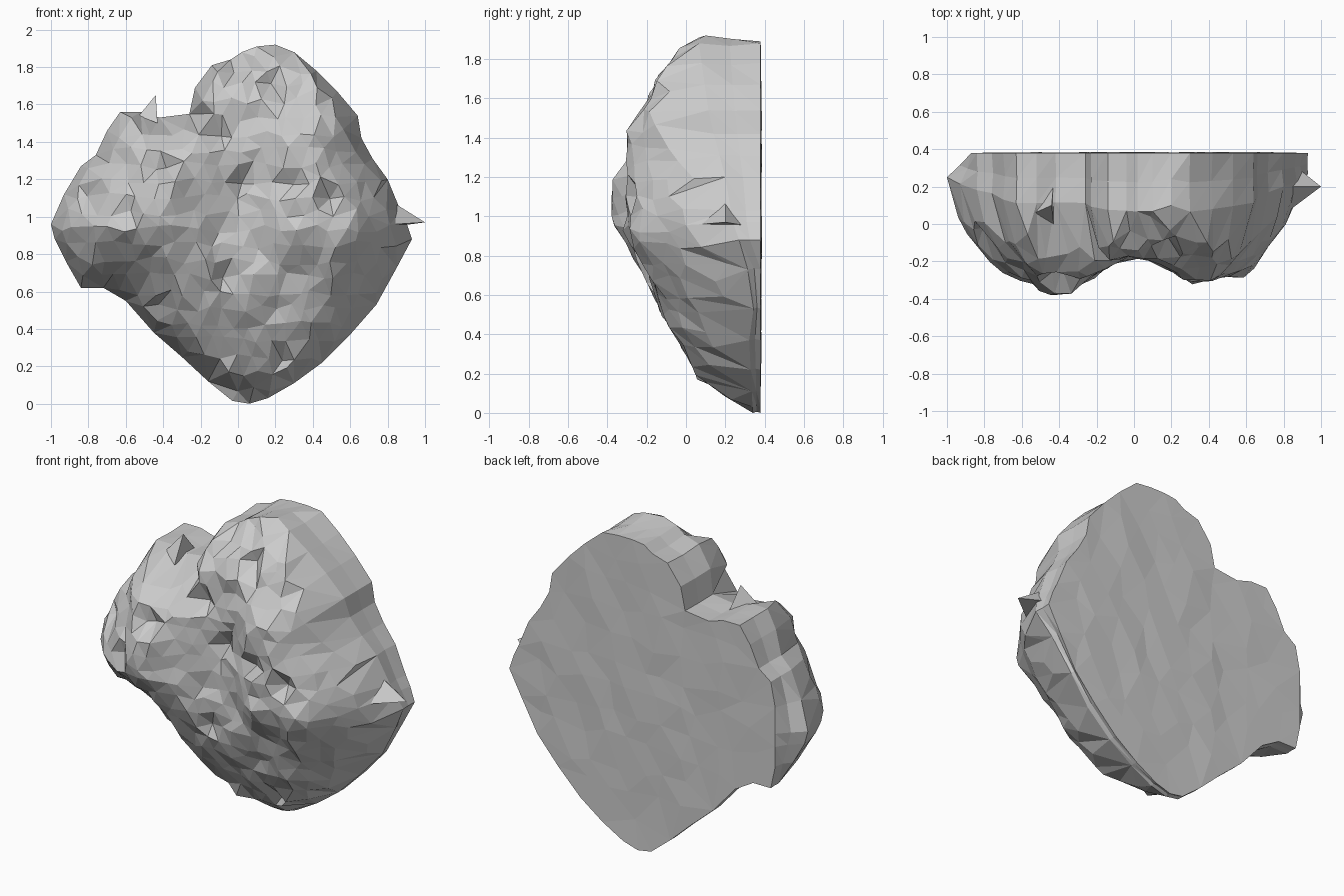
import bpy, random
from mathutils import Vector
from mathutils.geometry import delaunay_2d_cdt, intersect_point_line

if "Cube" in bpy.data.objects:
    bpy.data.objects.remove(bpy.data.objects["Cube"])

random.seed(7)
BACK = 0.38

# Front outline of the rock (x, z), clockwise from the top
outline = [(.2, 1.92), (.3, 1.88), (.42, 1.78), (.53, 1.67), (.64, 1.54), (.66, 1.42), (.72, 1.31),
           (.8, 1.2), (.87, 1.03), (.9, .97), (.93, .88), (.85, .73), (.74, .53), (.6, .37),
           (.45, .22), (.3, .11), (.16, .03), (.06, 0), (-.03, .015), (-.16, .12), (-.3, .25),
           (-.45, .38), (-.6, .55), (-.72, .62), (-.84, .62), (-.92, .76), (-.98, .88), (-1, .96),
           (-.93, 1.12), (-.84, 1.27), (-.76, 1.33), (-.7, 1.46), (-.63, 1.56), (-.52, 1.56),
           (-.42, 1.53), (-.26, 1.55), (-.23, 1.69), (-.14, 1.81), (-.04, 1.84), (.02, 1.88), (.1, 1.91)]
outline = [Vector(p) for p in reversed(outline)]

# Foremost y along x (two lobes and a groove) and along z (side profile)
across = [(-1, .25), (-.95, .05), (-.85, -.15), (-.75, -.28), (-.6, -.38), (-.5, -.4), (-.35, -.37),
          (-.2, -.27), (-.1, -.2), (0, -.17), (.1, -.18), (.2, -.25), (.3, -.31), (.45, -.3),
          (.65, -.27), (.7, -.15), (.85, .05), (.93, .27)]
upward = [(0, .34), (.1, .18), (.17, .07), (.3, 0), (.45, -.08), (.55, -.15), (.7, -.2), (.85, -.3),
          (.97, -.38), (1.2, -.4), (1.43, -.3), (1.55, -.21), (1.7, -.14), (1.8, -.08), (1.88, -.03),
          (1.92, .1)]
# y of the outline edge by height: thin at the foot, thick at the crown
edge = [(0, .34), (.6, .31), (.9, .25), (1.2, .2), (1.5, .12), (1.92, .06)]


def interp(table, v):
    for (a, ya), (b, yb) in zip(table, table[1:]):
        if v <= b:
            return ya + (yb - ya) * max(0, (v - a) / (b - a))
    return table[-1][1]


def edge_distance(p, loop):
    """Distance to the loop, negative outside."""
    best, inside = 9, False
    for a, b in zip(loop, loop[1:] + loop[:1]):
        q, t = intersect_point_line(p, a, b)
        q = a + (b - a) * min(1, max(0, t))
        best = min(best, (Vector(q[:2]) - p).length)
        if (a.y > p.y) != (b.y > p.y) and p.x < a.x + (p.y - a.y) * (b.x - a.x) / (b.y - a.y):
            inside = not inside
    return best if inside else -best


def front_y(p, d):
    rim_limit = interp(edge, p.y) - .95 * max(0, d) ** .5
    y = max(interp(across, p.x), interp(upward, p.y), rim_limit)
    if p.x > .1 and .5 < p.y < .87:          # undercut below the right lobe
        y += .03
    return y


def sheet(loop, step, margin):
    """Irregular triangulated sheet filling the loop."""
    pts = list(loop)
    for i in range(int(2 / step) + 1):
        for j in range(int(2 / step) + 1):
            j_amt = step * .28
            p = Vector((-1 + (i + .5 * (j % 2)) * step + random.uniform(-j_amt, j_amt),
                        j * step + random.uniform(-j_amt, j_amt)))
            if edge_distance(p, loop) > margin:
                pts.append(p)
    n = len(loop)
    verts, _, faces, origin, _, _ = delaunay_2d_cdt(pts, [], [list(range(n))], 1, 1e-5)
    rim = {o: k for k, src in enumerate(origin) for o in src if o < n}
    return verts, faces, [rim[i] for i in range(n)]


def add_mesh(name, verts, faces):
    mesh = bpy.data.meshes.new(name)
    mesh.from_pydata(verts, [], faces)
    mesh.validate()
    mesh.update()
    obj = bpy.data.objects.new(name, mesh)
    bpy.context.collection.objects.link(obj)
    return obj


# Rock: rugged front, flat back, joined by a side band
fv, ff, frim = sheet(outline, .085, .025)
back_loop = [Vector((max(p.x, -.87), min(p.y, 1.89))) for p in outline]
bv, bf, brim = sheet(back_loop, .16, .08)
verts = []
for p in fv:
    d = edge_distance(p, outline)
    y = front_y(p, d)
    if d > .02:
        y += random.uniform(-.015, .015)
        if random.random() < .045:           # chipped pits
            y += .07
    verts.append((p.x, min(.35, max(-.4, y)), p.y))
off = len(verts)
rim_set = set(brim)
verts += [(p.x, BACK + (0 if k in rim_set else random.uniform(-.006, .006)), p.y)
          for k, p in enumerate(bv)]
faces = [list(f) for f in ff] + [[i + off for i in reversed(f)] for f in bf]

# Side band with a slightly rough middle row
n = len(outline)
mid = len(verts)
for i in range(n):
    m = (Vector(verts[frim[i]]) + Vector(verts[brim[i] + off])) / 2
    k = random.uniform(.985, 1.0)
    verts.append((m.x * k, m.y, 1 + (m.z - 1) * k))
for i in range(n):
    j = (i + 1) % n
    for lo, hi in (((frim[i], frim[j]), (mid + i, mid + j)),
                   ((mid + i, mid + j), (brim[i] + off, brim[j] + off))):
        faces += [[lo[1], lo[0], hi[0]], [lo[1], hi[0], hi[1]]]
add_mesh("rock", verts, faces)


# Sharp splinters on the right tip and in the top notch
def splinter(name, tip, base):
    add_mesh(name, [tip] + base, [(0, 1, 2), (0, 2, 3), (0, 3, 1), (1, 3, 2)])


splinter("right_splinter", (1, .2, .97), [(.84, .08, .96), (.85, .32, .95), (.84, .2, 1.07)])
splinter("notch_splinter", (-.44, .1, 1.65), [(-.53, .06, 1.54), (-.43, .0, 1.5), (-.43, .22, 1.5)])
